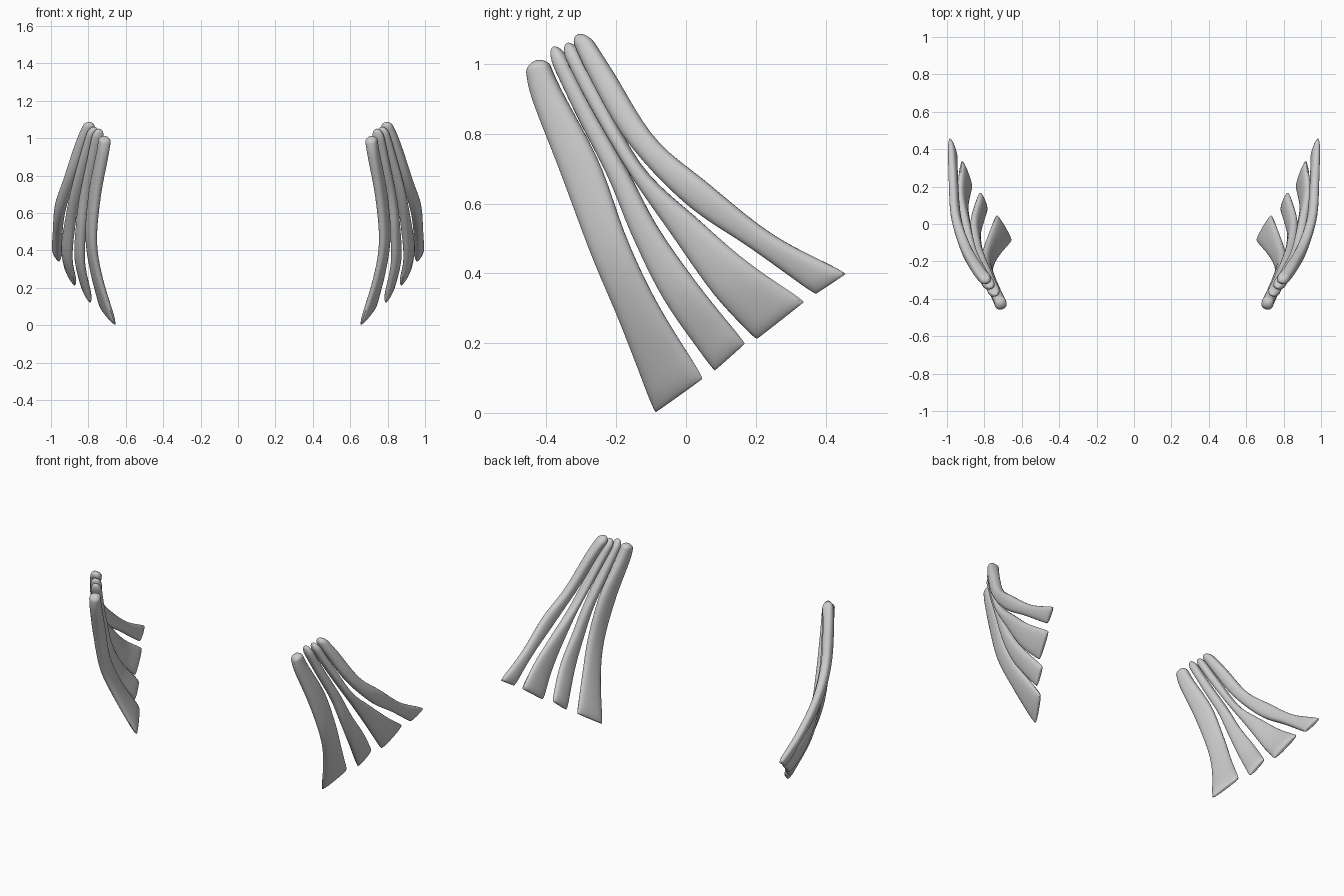
import bpy, bmesh, math
from mathutils import Vector

cube = bpy.data.objects.get("Cube")
if cube:
    bpy.data.objects.remove(cube, do_unlink=True)

grey = bpy.data.materials.new("light_grey")
grey.use_nodes = True
colour = (0.6, 0.6, 0.6, 1)
grey.diffuse_color = colour
grey.node_tree.nodes["Principled BSDF"].inputs["Base Color"].default_value = colour

# Sections from root to tip, in hundredths:
# front edge y, z, rear edge y, z, middle x
SLATS = {
    "front_slat": [(-46, 100, -40, 102, 71), (-44, 90, -36, 93, 72.5),
                   (-36, 69, -25, 72, 76.5), (-27, 45, -17, 50, 78.5),
                   (-19, 26, -8, 31, 76), (-9, 0, 5, 10, 69.5)],
    "second_slat": [(-40, 104, -36, 106, 74), (-31, 85, -27, 88, 78),
                    (-22, 67, -16, 68, 82), (-15, 50, -8, 53, 84),
                    (-6, 32, 4, 36, 84.5), (8, 12, 17, 20, 80.5)],
    "third_slat": [(-36, 105, -32, 107, 76.5), (-28, 89, -24, 91, 81.5),
                   (-17, 70, -12, 70, 87), (-4, 51, 4, 55, 90),
                   (8, 34, 18, 43, 91.5), (20, 21, 34, 32, 89.5)],
    "rear_slat": [(-33, 108, -28, 109, 78.5), (-28, 97, -21, 98, 83.5),
                  (-17, 78, -9, 79, 90), (0, 60, 6, 66, 95),
                  (19, 47, 25, 51, 96.5), (37, 34, 46, 40, 97)],
}
RINGS, SIDES = 40, 20


def section(rows, u):
    """Smoothly interpolated section at u from 0 (root) to 1 (tip)."""
    pts = [Vector(r) / 100 for r in rows]
    pts = [2 * pts[0] - pts[1]] + pts + [2 * pts[-1] - pts[-2]]
    s = u * (len(rows) - 1)
    i = min(int(s), len(rows) - 2)
    t = s - i
    a, b, c, d = pts[i:i + 4]
    return b + (c - a) * t / 2 + (a - 2.5 * b + 2 * c - d / 2) * t * t \
        + (b * 3 - a - c * 3 + d) * t ** 3 / 2


def edges(rows, u, twist):
    """Front and rear edge points of a slat, the rear one turned outward."""
    y0, z0, y1, z1, x = section(rows, u)
    lean = math.hypot(y1 - y0, z1 - z0) * twist(u) / 2
    return Vector((x - lean, y0, z0)), Vector((x + lean, y1, z1))


def soft(v):
    return math.copysign(abs(v) ** 0.8, v)


def build_slat(name, rows, side):
    bm = bmesh.new()
    flare = 0.22 if name == "front_slat" else 0.03
    twist = lambda u: 0.25 + flare * u ** 4
    rings = []
    for k in range(RINGS + 1):
        u = 0.5 - 0.5 * math.cos(math.pi * k / RINGS)
        a, b = edges(rows, u, twist)
        mid, half = (a + b) / 2, (b - a) / 2
        ahead = sum(edges(rows, min(u + 0.01, 1), twist), Vector())
        behind = sum(edges(rows, max(u - 0.01, 0), twist), Vector())
        normal = half.cross(ahead - behind).normalized()
        # Domed root, thin blunt tip
        root = math.sqrt(1 - (1 - min(u / 0.06, 1)) ** 2)
        tip = math.sqrt(1 - (1 - min((1 - u) / 0.05, 1)) ** 2)
        half = half * max(root, 0.05) * (0.95 + 0.05 * tip)
        thick = (0.033 - 0.012 * u) * max(root, 0.05) * (0.3 + 0.7 * tip)
        ring = []
        for j in range(SIDES):
            ang = 2 * math.pi * j / SIDES
            p = mid + half * soft(math.cos(ang)) + normal * thick * soft(math.sin(ang))
            ring.append(bm.verts.new((p.x * side, p.y, p.z)))
        rings.append(ring)
    for r, s in zip(rings, rings[1:]):
        for j in range(SIDES):
            n = (j + 1) % SIDES
            bm.faces.new((r[j], r[n], s[n], s[j]))
    bm.faces.new(rings[0])
    bm.faces.new(rings[-1])
    bmesh.ops.recalc_face_normals(bm, faces=bm.faces)
    mesh = bpy.data.meshes.new(name)
    bm.to_mesh(mesh)
    bm.free()
    mesh.materials.append(grey)
    obj = bpy.data.objects.new(name, mesh)
    bpy.context.collection.objects.link(obj)
    bpy.ops.object.select_all(action="DESELECT")
    obj.select_set(True)
    bpy.context.view_layer.objects.active = obj
    bpy.ops.object.shade_smooth_by_angle(angle=math.radians(40))


# Two mirrored fans of four slats
for label, side in (("left", 1), ("right", -1)):
    for name, rows in SLATS.items():
        bm_name = name
        build_slat(bm_name, rows, side)
        bpy.context.object.name = f"{label}_{name}"
